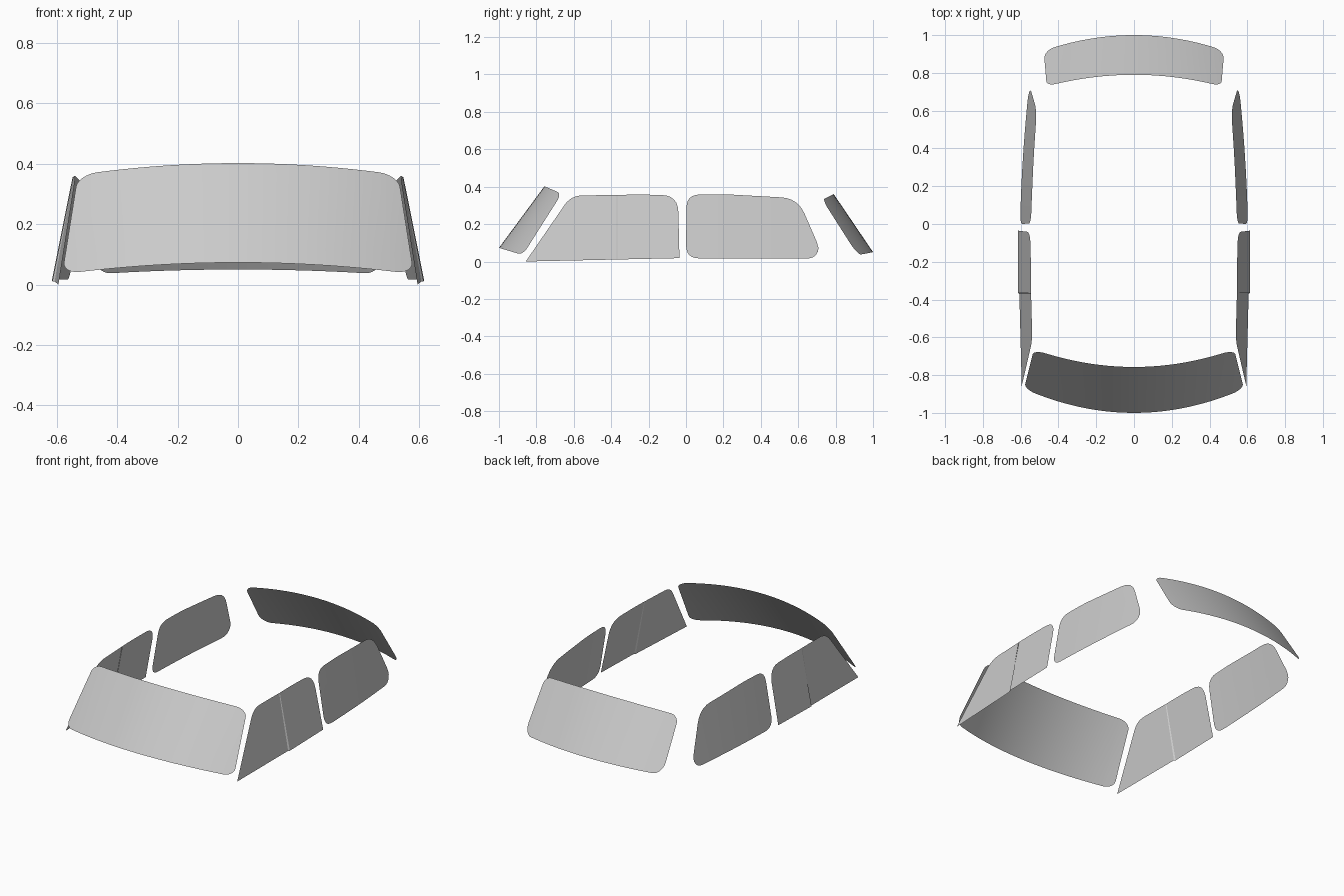
import bpy, bmesh, math
from mathutils import Vector

if "Cube" in bpy.data.objects:
    bpy.data.objects.remove(bpy.data.objects["Cube"])


def finish(name, bm, smooth=True, mirror=False):
    me = bpy.data.meshes.new(name)
    bm.to_mesh(me)
    bm.free()
    ob = bpy.data.objects.new(name, me)
    bpy.context.collection.objects.link(ob)
    for p in me.polygons:
        p.use_smooth = smooth
    if mirror:
        ob.modifiers.new("Mirror", 'MIRROR').use_mirror_merge = False
    return ob


def lerp(a, b, t):
    return a + (b - a) * t


# Curved glass: bottom/top = (half width, y centre, y bow, z centre, z bow)
def curved_screen(name, bottom, top, r_bot, r_top, flip):
    def point(u, v):
        x = u * lerp(bottom[0], top[0], v)
        y = lerp(bottom[1] + bottom[2] * x * x, top[1] + top[2] * x * x, v)
        z = lerp(bottom[3] + bottom[4] * x * x, top[3] + top[4] * x * x, v)
        return x, y, z

    def trim(u, r):
        # rounded corner: r = (radius in u, radius in v)
        d = max(0.0, (abs(u) - (1 - r[0])) / r[0])
        return r[1] * (1 - math.sqrt(max(0.0, 1 - d * d)))

    core = [i / 10 * 0.88 for i in range(-10, 11)]
    ends = [0.88 + 0.12 * math.sin(a * math.pi / 16) for a in range(1, 9)]
    us = [-e for e in reversed(ends)] + core + ends
    bm = bmesh.new()
    rows = 6
    cols = []
    for u in us:
        v0, v1 = trim(u, r_bot), 1 - trim(u, r_top)
        cols.append([bm.verts.new(point(u, lerp(v0, v1, j / rows))) for j in range(rows + 1)])
    for a, b in zip(cols, cols[1:]):
        for j in range(rows):
            q = [a[j], b[j], b[j + 1], a[j + 1]]
            bm.faces.new(q[::-1] if flip else q)
    return finish(name, bm)


# Outline with rounded corners from (y, z, radius) points
def rounded(points, steps=6):
    out = []
    for i, (y, z, r) in enumerate(points):
        p = Vector((y, z))
        if r == 0:
            out.append(p)
            continue
        a = Vector(points[i - 1][:2]) - p
        b = Vector(points[(i + 1) % len(points)][:2]) - p
        s, e = p + a.normalized() * r, p + b.normalized() * r
        for k in range(steps + 1):
            t = k / steps
            out.append(s * (1 - t) ** 2 + p * 2 * t * (1 - t) + e * t * t)
    return out


# Side glass: outline in y/z, leaned and bowed by x_of(y, z), mirrored to both sides
def side_pane(name, outline, cuts, x_of, smooth):
    bm = bmesh.new()
    bm.faces.new([bm.verts.new((0, p.x, p.y)) for p in outline])
    for c in cuts:
        bmesh.ops.bisect_plane(bm, geom=bm.verts[:] + bm.edges[:] + bm.faces[:],
                               plane_co=(0, c, 0), plane_no=(0, 1, 0))
    for v in bm.verts:
        v.co.x = x_of(v.co.y, v.co.z)
    return finish(name, bm, smooth, mirror=True)


# Windshield and rear window
curved_screen("windshield", (0.582, -1.0, 0.377, 0.073, -0.113),
              (0.53, -0.757, 0.33, 0.402, -0.14), (0.10, 0.12), (0.12, 0.12), False)
curved_screen("rear_window", (0.478, 1.0, -0.36, 0.05, -0.07),
              (0.462, 0.79, -0.283, 0.36, -0.14), (0.12, 0.22), (0.10, 0.14), True)


# Front door glass: the forward part sits slightly further in than the rear part
def front_x(y, z):
    back = 0.619 - 0.2 * z + 0.006 * y
    fore = 0.609 - 0.18 * z + 0.03 * (y + 0.367)
    return lerp(fore, back, min(1.0, max(0.0, (y + 0.371) / 0.006)))


front = rounded([(-0.857, 0.0, 0), (-0.035, 0.018, 0), (-0.043, 0.354, 0.09),
                 (-0.25, 0.358, 0.05), (-0.615, 0.352, 0.06)])
side_pane("front_door_glass", front, [-0.371, -0.365], front_x, False)

# Rear door glass
rear = rounded([(0.0, 0.017, 0.07), (0.705, 0.016, 0.06), (0.708, 0.085, 0.03),
                (0.598, 0.338, 0.09), (0.2, 0.36, 0.05), (0.003, 0.357, 0.07)])
side_pane("rear_door_glass", rear, [0.1 * i for i in range(1, 7)],
          lambda y, z: 0.606 - 0.17 * z - 0.022 * y - 0.06 * y * y, True)
